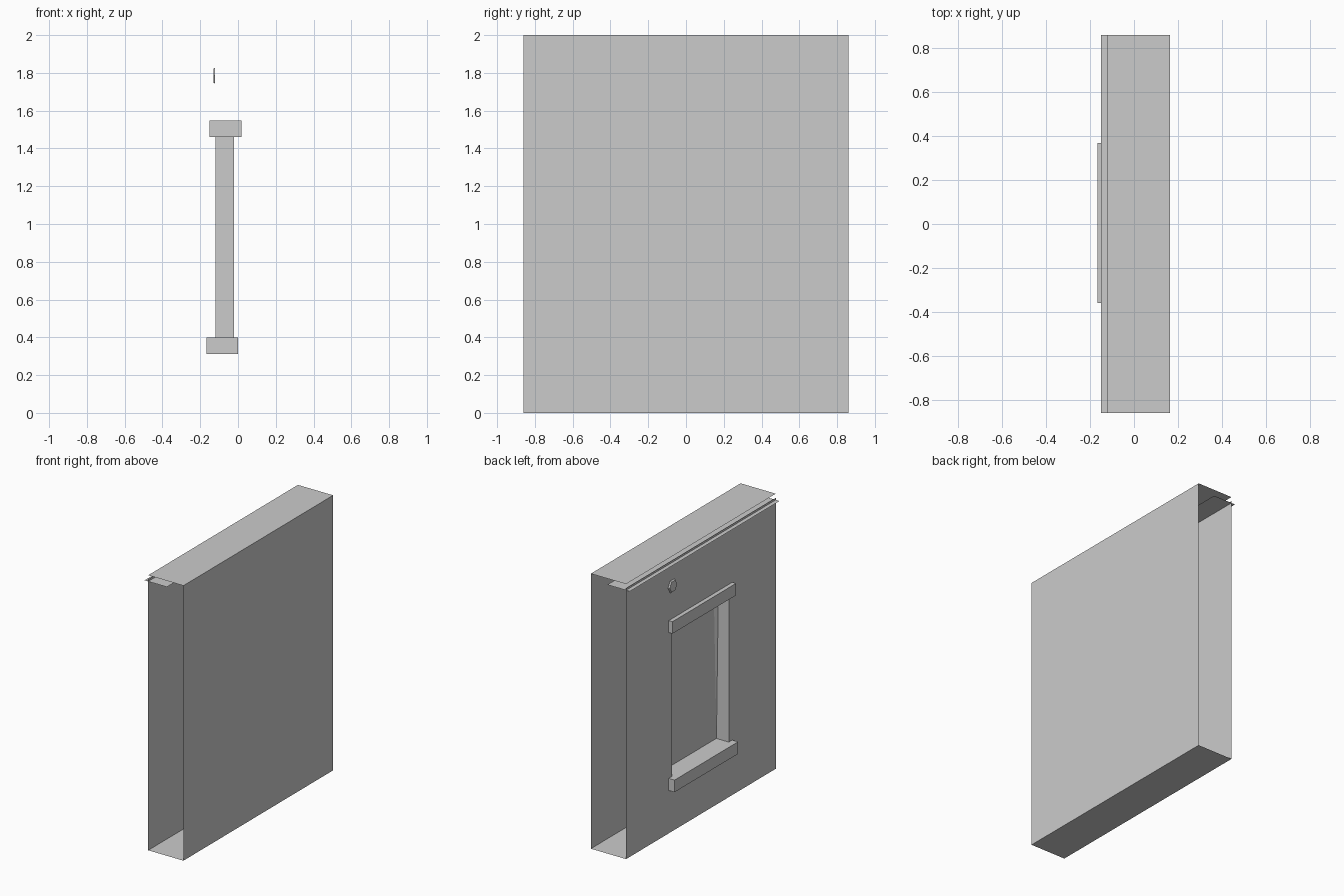
import bpy, bmesh, math
from mathutils import Matrix, Vector

if "Cube" in bpy.data.objects:
    bpy.data.objects.remove(bpy.data.objects["Cube"])

X_WALL, X_BACK, X_PANE = -0.12, 0.163, -0.02
HALF = 0.86
Y0, Y1, Z0, Z1 = -0.32, 0.33, 0.40, 1.46   # window opening


def make(name, verts, faces):
    mesh = bpy.data.meshes.new(name)
    mesh.from_pydata(verts, [], faces)
    ob = bpy.data.objects.new(name, mesh)
    bpy.context.collection.objects.link(ob)
    return ob


def box(name, x, y, z):
    bm = bmesh.new()
    bmesh.ops.create_cube(bm, size=1)
    size = [b - a for a, b in (x, y, z)]
    mid = [(a + b) / 2 for a, b in (x, y, z)]
    bmesh.ops.transform(bm, matrix=Matrix.Translation(mid) @ Matrix.Diagonal((*size, 1)), verts=bm.verts)
    mesh = bpy.data.meshes.new(name)
    bm.to_mesh(mesh)
    bm.free()
    ob = bpy.data.objects.new(name, mesh)
    bpy.context.collection.objects.link(ob)
    return ob


def sheet_z(name, x0, x1, z, up=True):
    loop = [(x0, -HALF, z), (x1, -HALF, z), (x1, HALF, z), (x0, HALF, z)]
    return make(name, loop, [(0, 1, 2, 3) if up else (3, 2, 1, 0)])


def rect_x(x, y0, y1, z0, z1):
    return [(x, y0, z0), (x, y0, z1), (x, y1, z1), (x, y1, z0)]


# Shell sheets: the two narrow ends stay open
sheet_z("wall_base", X_WALL, X_BACK, 0, up=False)
sheet_z("wall_top", X_WALL, X_BACK, 2.0)
sheet_z("top_ledge", -0.15, 0.03, 1.955)
make("plain_wall", rect_x(X_BACK, -HALF, HALF, 0, 2), [(3, 2, 1, 0)])

# Window wall: a ring of faces around the opening, reveals and recessed pane
verts = (rect_x(X_WALL, -HALF, HALF, 0, 1.97)
         + rect_x(X_WALL, Y0, Y1, Z0, Z1)
         + rect_x(X_PANE, Y0, Y1, Z0, Z1))
faces = [(11, 10, 9, 8)]
for i in range(4):
    j = (i + 1) % 4
    faces += [(i, j, j + 4, i + 4), (i + 4, j + 4, j + 8, i + 8)]
wall = make("window_wall", verts, faces)
bm = bmesh.new()
bm.from_mesh(wall.data)
bmesh.ops.recalc_face_normals(bm, faces=bm.faces)
bm.faces.ensure_lookup_table()
ring = bm.faces[1]
if ring.normal.x > 0:
    bmesh.ops.reverse_faces(bm, faces=bm.faces)
bm.to_mesh(wall.data)
bm.free()

# Lintel and sill
box("lintel", (-0.15, 0.018), (-0.36, 0.37), (1.46, 1.547))
box("sill", (-0.167, 0.0), (-0.36, 0.37), (0.312, 0.40))

# Leaning sliver beside the reveal
make("side_strip",
     [(-0.036, Y0, 1.455), (-0.021, Y0 + 0.03, 1.455), (-0.021, Y0, 0.41)],
     [(0, 1, 2)])

# Small raised chip on the wall
n = 6
chip = [(X_WALL - d, 0.33 + r * math.cos(2 * math.pi * i / n), 1.785 + r * math.sin(2 * math.pi * i / n))
        for r, d in ((0.05, 0.001), (0.042, 0.01)) for i in range(n)]
chip_faces = [tuple(range(2 * n - 1, n - 1, -1))]
chip_faces += [(i, i + n, (i + 1) % n + n, (i + 1) % n) for i in range(n)]
make("wall_chip", chip, chip_faces)
